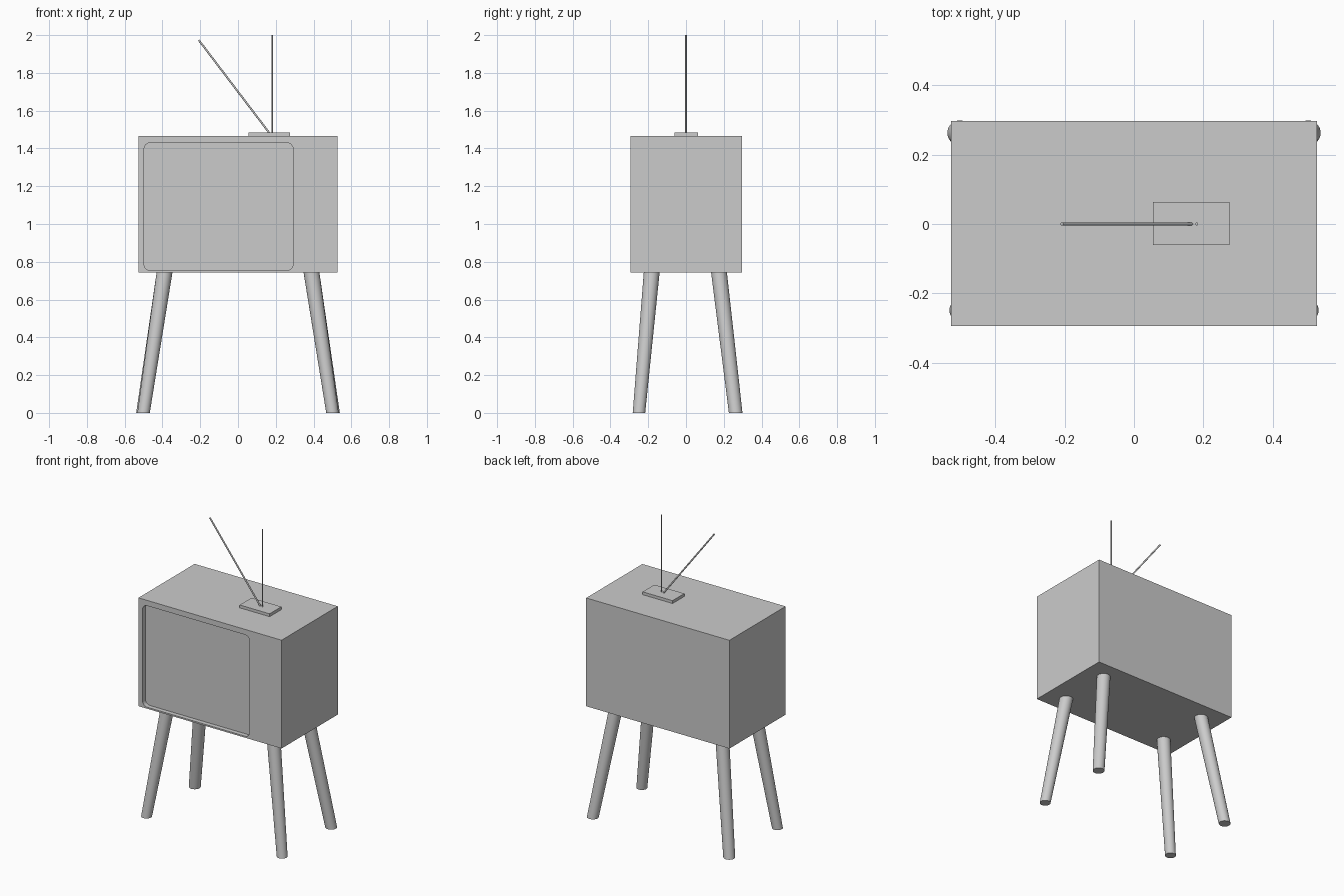
import bpy, bmesh
from math import sin, cos, pi, radians
from mathutils import Vector

if "Cube" in bpy.data.objects:
    bpy.data.objects.remove(bpy.data.objects["Cube"])


def make_object(name, bm):
    bmesh.ops.recalc_face_normals(bm, faces=bm.faces[:])
    mesh = bpy.data.meshes.new(name)
    bm.to_mesh(mesh)
    bm.free()
    obj = bpy.data.objects.new(name, mesh)
    bpy.context.collection.objects.link(obj)
    return obj


def box(name, lo, hi):
    lo, hi = Vector(lo), Vector(hi)
    bm = bmesh.new()
    bmesh.ops.create_cube(bm, size=1)
    for v in bm.verts:
        v.co = (lo + hi) / 2 + v.co * (hi - lo)
    return make_object(name, bm)


def rod(name, start, end, r1, r2, sides):
    """Tapered rod with horizontal end rings, so leg feet sit flat."""
    bm = bmesh.new()
    rings = []
    for p, r in ((start, r1), (end, r2)):
        rings.append([bm.verts.new((p[0] + r * cos(2 * pi * i / sides),
                                    p[1] + r * sin(2 * pi * i / sides), p[2]))
                      for i in range(sides)])
    a, b = rings
    for i in range(sides):
        j = (i + 1) % sides
        bm.faces.new((a[i], a[j], b[j], b[i])).smooth = True
    bm.faces.new(a)
    bm.faces.new(b)
    bm.edges.ensure_lookup_table()
    for e in bm.edges:
        if any(not f.smooth for f in e.link_faces):
            e.smooth = False
    return make_object(name, bm)


# Cabinet
cabinet = box("cabinet", (-0.528, -0.295, 0.744), (0.528, 0.297, 1.466))

# Rounded screen recess cut into the front
x0, x1, z0, z1, r, depth = -0.497, 0.291, 0.754, 1.43, 0.032, 0.03
outline = []
corners = ((x1 - r, z1 - r), (x0 + r, z1 - r), (x0 + r, z0 + r), (x1 - r, z0 + r))
for k, (cx, cz) in enumerate(corners):
    for s in range(7):
        a = radians(90 * k + 15 * s)
        outline.append((cx + r * cos(a), cz + r * sin(a)))
bm = bmesh.new()
face = bm.faces.new([bm.verts.new((x, -0.4, z)) for x, z in outline])
new = bmesh.ops.extrude_face_region(bm, geom=[face])["geom"]
bmesh.ops.translate(bm, vec=(0, 0.105 + depth, 0),
                    verts=[v for v in new if isinstance(v, bmesh.types.BMVert)])
cutter = make_object("screen_cutter", bm)
cutter.hide_render = True
cutter.hide_set(True)
cut = cabinet.modifiers.new("screen_recess", 'BOOLEAN')
cut.operation = 'DIFFERENCE'
cut.solver = 'EXACT'
cut.object = cutter

# Splayed tapered legs
for side, s in (("left", -1), ("right", 1)):
    rod(f"front_leg_{side}", (s * 0.5, -0.249, 0), (s * 0.388, -0.181, 0.75), 0.033, 0.042, 32)
    rod(f"back_leg_{side}", (s * 0.503, 0.263, 0), (s * 0.388, 0.174, 0.75), 0.036, 0.042, 32)

# Antenna base plate
box("antenna_base", (0.055, -0.061, 1.464), (0.276, 0.063, 1.485))

# Antenna rods: one upright, one leaning
rod("antenna_upright", (0.181, 0, 1.48), (0.181, 0, 2.0), 0.004, 0.004, 16)


def round_rod(name, start, end, radius, sides):
    """Rod with ends square to its own axis."""
    start, end = Vector(start), Vector(end)
    axis = end - start
    obj = rod(name, (0, 0, 0), (0, 0, axis.length), radius, radius, sides)
    obj.location = start
    obj.rotation_euler = axis.to_track_quat('Z', 'Y').to_euler()
    return obj


round_rod("antenna_leaning", (0.166, 0, 1.482), (-0.208, 0, 1.974), 0.005, 16)
